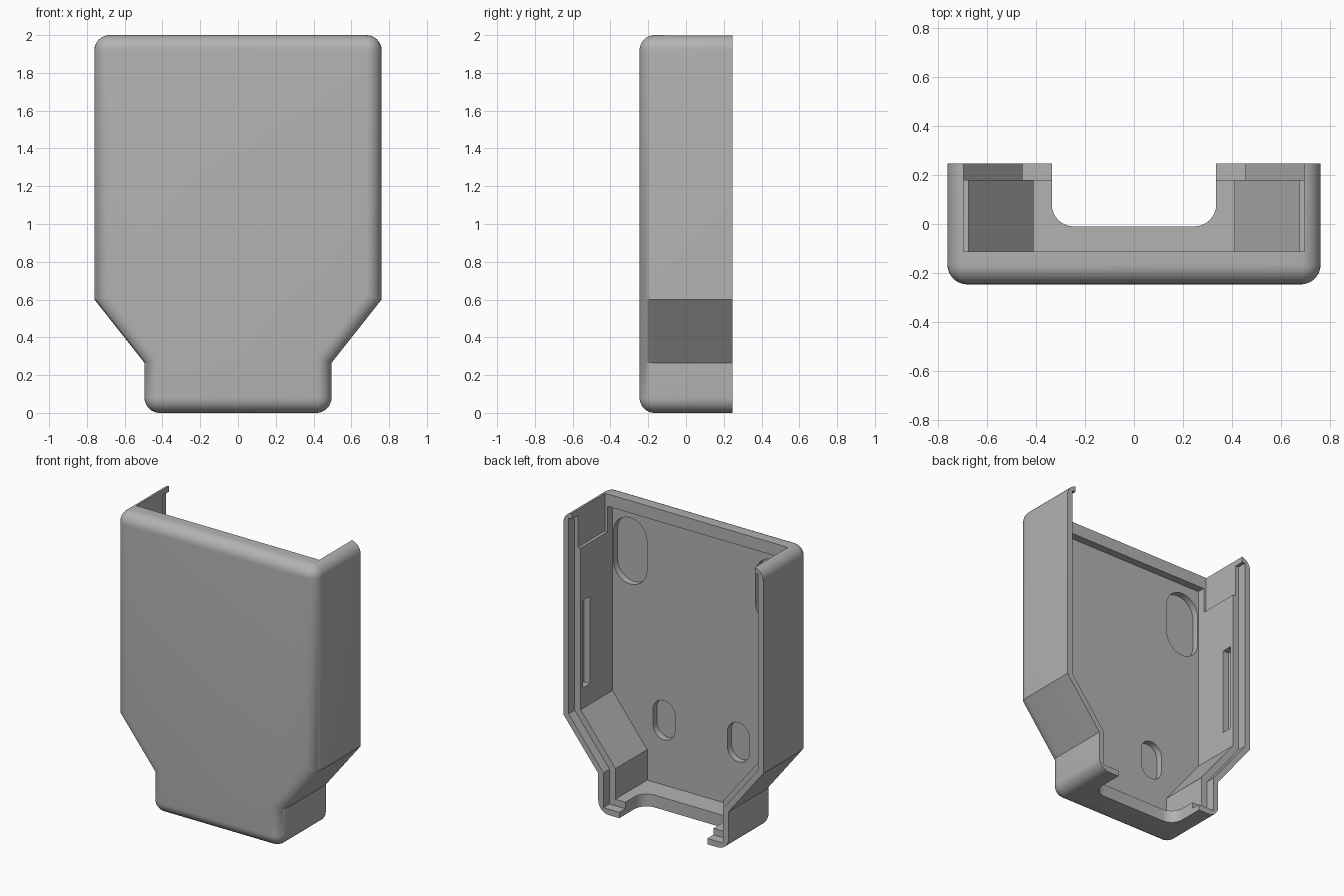
import bpy, bmesh, math
from mathutils import Vector

cube = bpy.data.objects.get("Cube")
if cube:
    bpy.data.objects.remove(cube, do_unlink=True)

FRONT, BACK, R = -0.246, 0.246, 0.08
# Right half of the case silhouette in x, z: (point, corner is rounded)
HALF = [((0.495, 0), True), ((0.495, 0.265), False), ((0.76, 0.6), False), ((0.76, 2), True)]
CORNERS = HALF + [((-p[0], p[1]), r) for p, r in reversed(HALF)]

grey = bpy.data.materials.new("plain grey")
grey.use_nodes = True
grey.diffuse_color = (0.45, 0.45, 0.45, 1)
grey.node_tree.nodes["Principled BSDF"].inputs["Base Color"].default_value = grey.diffuse_color


def outline(inset, rounded):
    """Case silhouette moved inward, with arcs at the rounded corners."""
    pts, n = [], len(CORNERS)
    for i, (p, is_round) in enumerate(CORNERS):
        p = Vector(p)
        d1 = (p - Vector(CORNERS[i - 1][0])).normalized()
        d2 = (Vector(CORNERS[(i + 1) % n][0]) - p).normalized()
        n1, n2 = Vector((-d1.y, d1.x)), Vector((-d2.y, d2.x))
        miter = (n1 + n2) / (1 + n1.dot(n2))
        if rounded and is_round:
            for k in range(9):
                a = math.pi / 2 * k / 8
                pts.append(p + R * miter - (R - inset) * (n1 * math.cos(a) + n2 * math.sin(a)))
        else:
            pts.append(p + inset * miter)
    return pts


def loft(name, rings):
    """Closed solid through rings of 3D points."""
    bm = bmesh.new()
    loops = [[bm.verts.new(p) for p in ring] for ring in rings]
    for a, b in zip(loops, loops[1:]):
        for i in range(len(a)):
            j = (i + 1) % len(a)
            bm.faces.new((a[i], a[j], b[j], b[i]))
    bm.faces.new(loops[0])
    bm.faces.new(loops[-1])
    bmesh.ops.remove_doubles(bm, verts=bm.verts, dist=1e-5)
    bmesh.ops.recalc_face_normals(bm, faces=bm.faces)
    mesh = bpy.data.meshes.new(name)
    bm.to_mesh(mesh)
    bm.free()
    mesh.materials.append(grey)
    obj = bpy.data.objects.new(name, mesh)
    bpy.context.collection.objects.link(obj)
    return obj


def along_y(name, pts, y0, y1):
    return loft(name, [[(x, y, z) for x, z in pts] for y in (y0, y1)])


def box(name, x0, x1, y0, y1, z0, z1):
    return along_y(name, [(x0, z0), (x1, z0), (x1, z1), (x0, z1)], y0, y1)


def capsule(name, x, z, r, half_height, depth):
    """Upright rounded pocket sunk into the inside of the front plate."""
    pts = []
    for k in range(26):
        a = math.pi * (k % 13) / 12 + (math.pi if k > 12 else 0)
        shift = (half_height - r) * (1 if k < 13 else -1)
        pts.append((x + r * math.cos(a), z + shift + r * math.sin(a)))
    return along_y(name, pts, FLOOR - depth, FLOOR + 0.05)


# Outer body with rounded front edge
FLOOR = -0.165
rings = []
for k in range(9):
    a = math.pi / 2 * (1 - k / 8)
    y = FRONT + R * (1 - math.sin(a))
    rings.append([(x, y, z) for x, z in outline(R * (1 - math.cos(a)), True)])
rings.append([(x, BACK, z) for x, z in outline(0, True)])
case = loft("case_shell", rings)

# Hollow interior, stepped rim and open top
cutters = [
    along_y("cavity", outline(0.085, False), FLOOR, 0.4),
    along_y("rim_step", outline(0.04, False), 0.18, 0.4),
    box("top_opening", -0.695, 0.695, -0.112, 0.4, 1.74, 2.2),
]

# Cable notch in the bottom wall with rounded inner corners
notch = [(0.335, 0.4)]
for k in range(9):
    a = math.pi / 2 * k / 8
    notch.append((0.245 + 0.09 * math.cos(a), 0.08 - 0.09 * math.sin(a)))
notch += [(-x, y) for x, y in reversed(notch)]
cutters.append(loft("cable_notch", [[(x, y, z) for x, y in notch] for z in (-0.1, 0.2)]))

# Wall slots and plate pockets on both sides
for side in (-1, 1):
    xs = sorted((side * 0.6, side * 0.72))
    cutters.append(box("wall_slot", xs[0], xs[1], 0.08, 0.155, 0.77, 1.37))
    cutters.append(capsule("large_pocket", side * 0.54, 1.625, 0.128, 0.228, 0.045))
    cutters.append(capsule("small_pocket", side * 0.283, 0.53, 0.084, 0.135, 0.045))

bpy.context.view_layer.objects.active = case
for cutter in cutters:
    cutter.hide_render = True
    mod = case.modifiers.new(cutter.name, "BOOLEAN")
    mod.operation, mod.solver, mod.object = "DIFFERENCE", "EXACT", cutter
    bpy.ops.object.modifier_apply(modifier=mod.name)
    bpy.data.objects.remove(cutter, do_unlink=True)

# Smooth shading that keeps the hard edges
bpy.ops.object.select_all(action="DESELECT")
case.select_set(True)
bpy.ops.object.shade_smooth_by_angle(angle=math.radians(30))
